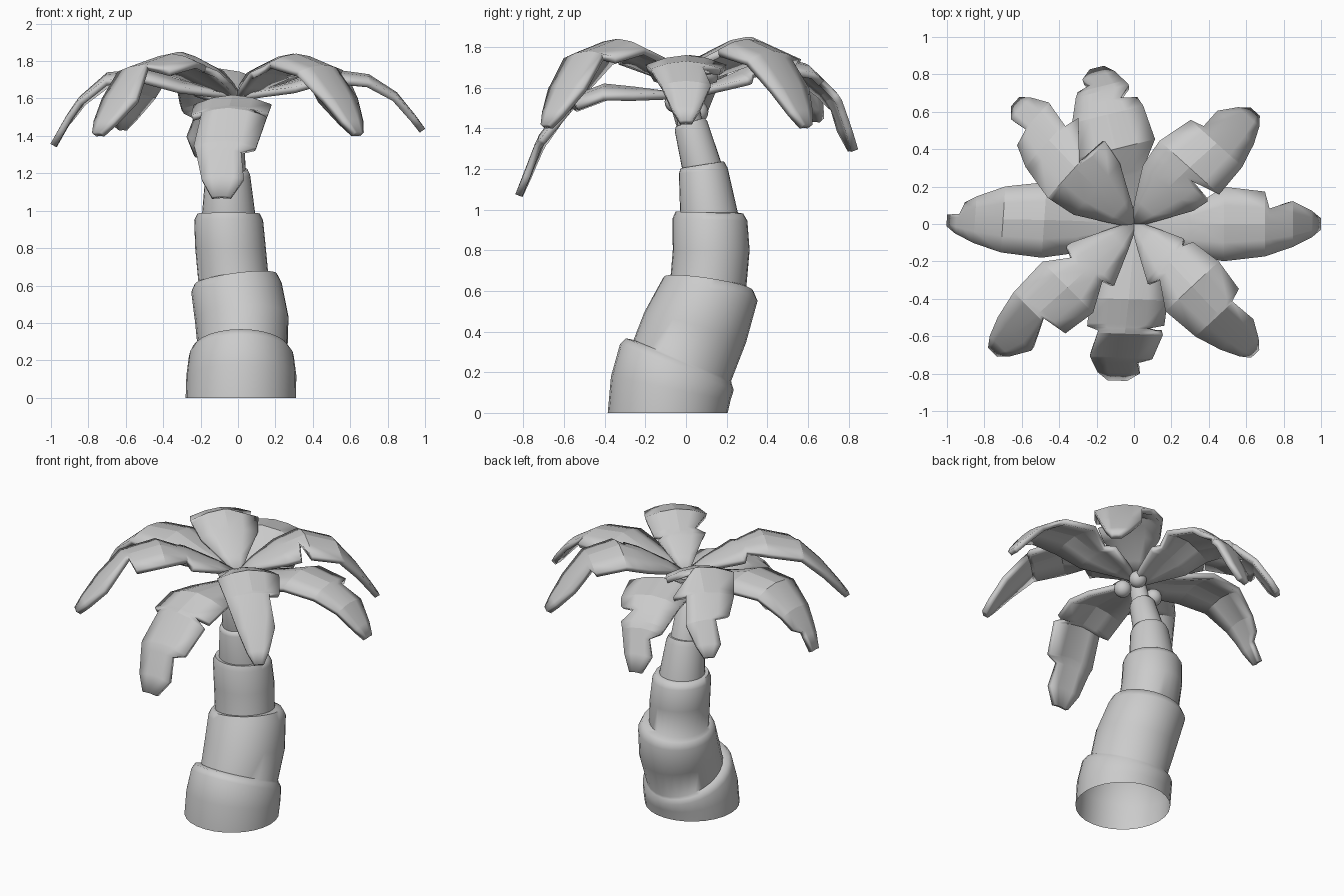
import bpy, bmesh
from math import sin, cos, pi, radians
from mathutils import Vector

if "Cube" in bpy.data.objects:
    bpy.data.objects.remove(bpy.data.objects["Cube"])


def finish(name, bm):
    bmesh.ops.recalc_face_normals(bm, faces=bm.faces)
    me = bpy.data.meshes.new(name)
    bm.to_mesh(me)
    bm.free()
    ob = bpy.data.objects.new(name, me)
    bpy.context.collection.objects.link(ob)
    return ob


def smooth(ob, angle):
    bpy.ops.object.select_all(action='DESELECT')
    ob.select_set(True)
    bpy.context.view_layer.objects.active = ob
    bpy.ops.object.shade_smooth_by_angle(angle=radians(angle))


def lerp(table, t):
    for (a, va), (b, vb) in zip(table, table[1:]):
        if t <= b:
            return va + (vb - va) * (t - a) / (b - a)
    return table[-1][1]


# Trunk: stacked leaning sleeves, rings of (x, y, z, radius, x slope, y slope)
RINGS = [
    (.015, -.09, 0, .295, 0, 0), (.018, -.075, .12, .294, 0, -.2),
    (.018, -.045, .225, .28, 0, -.4), (.015, -.035, .255, .26, 0, -.43),
    (.025, -.018, .258, .24, 0, -.42),
    (.02, .045, .42, .25, .05, -.3), (-.008, .11, .59, .242, .1, -.16),
    (-.012, .11, .635, .22, .13, -.15), (-.025, .11, .64, .187, .1, -.1),
    (-.04, .124, .8, .189, 0, 0), (-.05, .118, .95, .184, 0, -.03),
    (-.05, .115, .985, .167, 0, -.03), (-.05, .113, .985, .142, 0, 0),
    (-.055, .085, 1.19, .12, 0, .12), (-.055, .08, 1.22, .107, 0, .16),
    (-.055, .076, 1.22, .096, 0, .16),
    (-.048, .025, 1.41, .08, 0, .3), (-.045, .02, 1.43, .07, 0, .3),
    (-.045, .018, 1.43, .06, 0, .3), (-.03, 0, 1.56, .052, 0, 0)]
N = 28
bm = bmesh.new()
loops = []
for x, y, z, r, sx, sy in RINGS:
    loop = []
    for i in range(N):
        dx, dy = r * cos(2 * pi * i / N), r * sin(2 * pi * i / N)
        loop.append(bm.verts.new((x + dx, y + dy, z + sx * dx + sy * dy)))
    loops.append(loop)
for a, b in zip(loops, loops[1:]):
    for i in range(N):
        j = (i + 1) % N
        bm.faces.new((a[i], a[j], b[j], b[i]))
bm.faces.new(loops[-1])
smooth(finish("trunk", bm), 65)

# Coconuts under the crown
for i, p in enumerate([(.05, -.05, 1.53), (-.11, .055, 1.48), (.01, .05, 1.57)]):
    bm = bmesh.new()
    bmesh.ops.create_uvsphere(bm, u_segments=16, v_segments=10, radius=.055)
    bmesh.ops.translate(bm, vec=p, verts=bm.verts)
    smooth(finish(f"coconut_{i + 1}", bm), 60)

# Fronds: arched blades with torn notches
WIDTH = [(0, .02), (.12, .08), (.3, .165), (.48, .195), (.7, .17),
         (.85, .12), (.95, .07), (1, .03)]
HEIGHT_T = (0, .25, .48, .7, .87, 1)
HIGH = (1.62, 1.76, 1.84, 1.78, 1.6, 1.42)


def frond(name, azimuth, length, heights, bend, notches, wide=1.0, tip=0.0):
    """notches: (side, position, depth); side +1 is left of the midrib."""
    heights = list(zip(HEIGHT_T, heights))
    width = [(t, w * wide * (1 + tip * t ** 4)) for t, w in WIDTH]
    edges = {}
    stations = {t for t, _ in width}
    for side in (1, -1):
        knots = dict(width)
        for s, t, depth in notches:
            if s == side:
                knots = {k: w for k, w in knots.items() if not t < k < t + .05}
                knots[t] = lerp(width, t)
                knots[t + .025] = lerp(width, t + .025) * (1 - depth)
                stations |= {t, t + .025}
        edges[side] = sorted(knots.items())
    a = radians(azimuth)
    out, left = Vector((cos(a), sin(a), 0)), Vector((-sin(a), cos(a), 0))
    bm = bmesh.new()
    rows = []
    for t in sorted(stations):
        wl, wr = lerp(edges[1], t), lerp(edges[-1], t)
        row = []
        for v in (wl, wl * .5, 0, -wr * .5, -wr):
            drop = 1.0 * v * v + .04 * abs(v)
            p = out * (length * t) + left * (v + bend * t * t)
            p.z = lerp(heights, t) - drop
            row.append(bm.verts.new(p))
        rows.append(row)
    for r0, r1 in zip(rows, rows[1:]):
        for i in range(4):
            bm.faces.new((r0[i], r0[i + 1], r1[i + 1], r1[i]))
    ob = finish(name, bm)
    if sum(p.normal.z for p in ob.data.polygons) < 0:
        ob.data.flip_normals()
    mod = ob.modifiers.new("thickness", 'SOLIDIFY')
    mod.thickness = .035
    mod.offset = -1
    smooth(ob, 12)


frond("frond_right", 0, 1.0, (1.62, 1.68, 1.76, 1.73, 1.62, 1.44), 0,
      [(1, .7, .5), (1, .28, .5)], 1.02)
frond("frond_back_right", 48, .88, HIGH, -.08,
      [(1, .7, .35), (-1, .4, .75)], 1.1)
frond("frond_back", 104, .86, (1.57, 1.66, 1.76, 1.72, 1.58, 1.3), -.01,
      [(-1, .76, .5), (1, .88, .5), (-1, .32, .3)], 1.1, .2)
frond("frond_back_left", 138, .91, (1.62, 1.77, 1.85, 1.77, 1.63, 1.45), -.06,
      [(-1, .45, .85), (-1, .66, .4), (1, .82, .6)], 1.12)
frond("frond_left", 176, 1.0, (1.62, 1.68, 1.76, 1.74, 1.59, 1.36), .05,
      [(-1, .91, .6)], 1.04)
frond("frond_front_left", 225, 1.02, HIGH, -.05,
      [(-1, .33, .4), (1, .66, .8), (1, .3, .4)], .98, .15)
frond("frond_front", 268, .84, (1.57, 1.6, 1.62, 1.55, 1.36, 1.08), -.06,
      [(-1, .66, .3), (1, .64, .45), (1, .86, .4)], 1.03, .7)
frond("frond_front_right", 313, .95, HIGH, 0,
      [(1, .67, .4), (1, .25, .3), (-1, .3, .4)])
